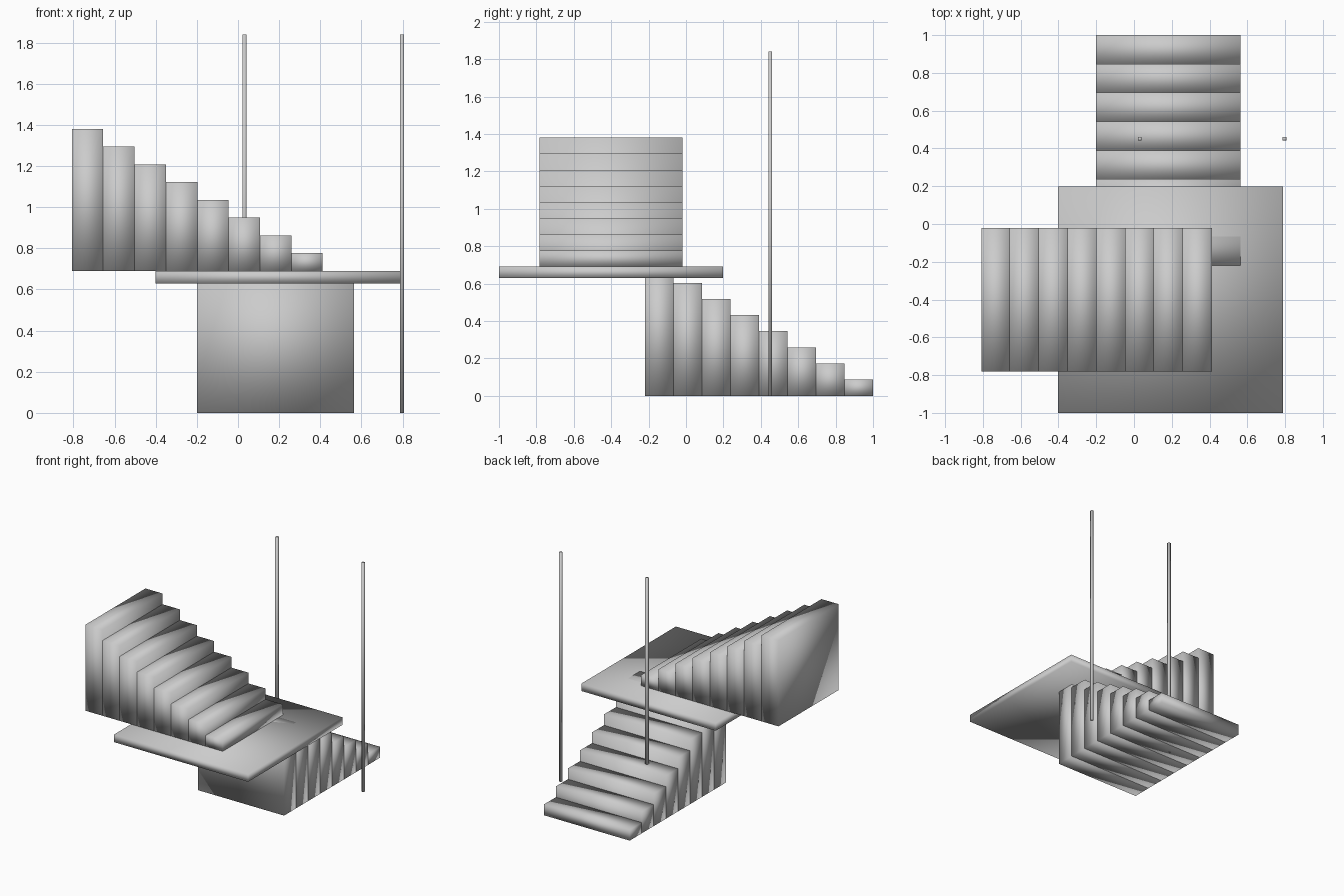
import bpy, bmesh
from mathutils import Vector

if "Cube" in bpy.data.objects:
    bpy.data.objects.remove(bpy.data.objects["Cube"])


def box(name, lo, hi):
    """Smooth-shaded box between two corners."""
    lo, hi = Vector(lo), Vector(hi)
    bm = bmesh.new()
    bmesh.ops.create_cube(bm, size=1)
    for v in bm.verts:
        v.co = Vector([c * s for c, s in zip(v.co, hi - lo)])
    for f in bm.faces:
        f.smooth = True
    me = bpy.data.meshes.new(name)
    bm.to_mesh(me)
    bm.free()
    ob = bpy.data.objects.new(name, me)
    ob.location = (lo + hi) / 2
    bpy.context.collection.objects.link(ob)
    return ob


STEPS, TREAD, RISE = 8, 0.1525, 0.0863
LEVEL = STEPS * RISE

for i in range(STEPS):
    # lower flight climbs from the back towards the front
    y = 1.0 - i * TREAD
    box(f"lower_step_{i + 1}", (-0.2, y - TREAD, 0), (0.563, y, (i + 1) * RISE))
    # upper flight climbs from the landing towards the left
    x = 0.412 - i * TREAD
    box(f"upper_step_{i + 1}", (x - TREAD, -0.782, LEVEL),
        (x, -0.02, LEVEL + (i + 1) * RISE))

# landing slab
box("landing", (-0.402, -1.0, 0.63), (0.79, 0.198, LEVEL))

# slim square posts
for name, x in (("left_post", 0.031), ("right_post", 0.797)):
    box(name, (x - 0.01, 0.441, 0), (x + 0.01, 0.461, 1.84))
